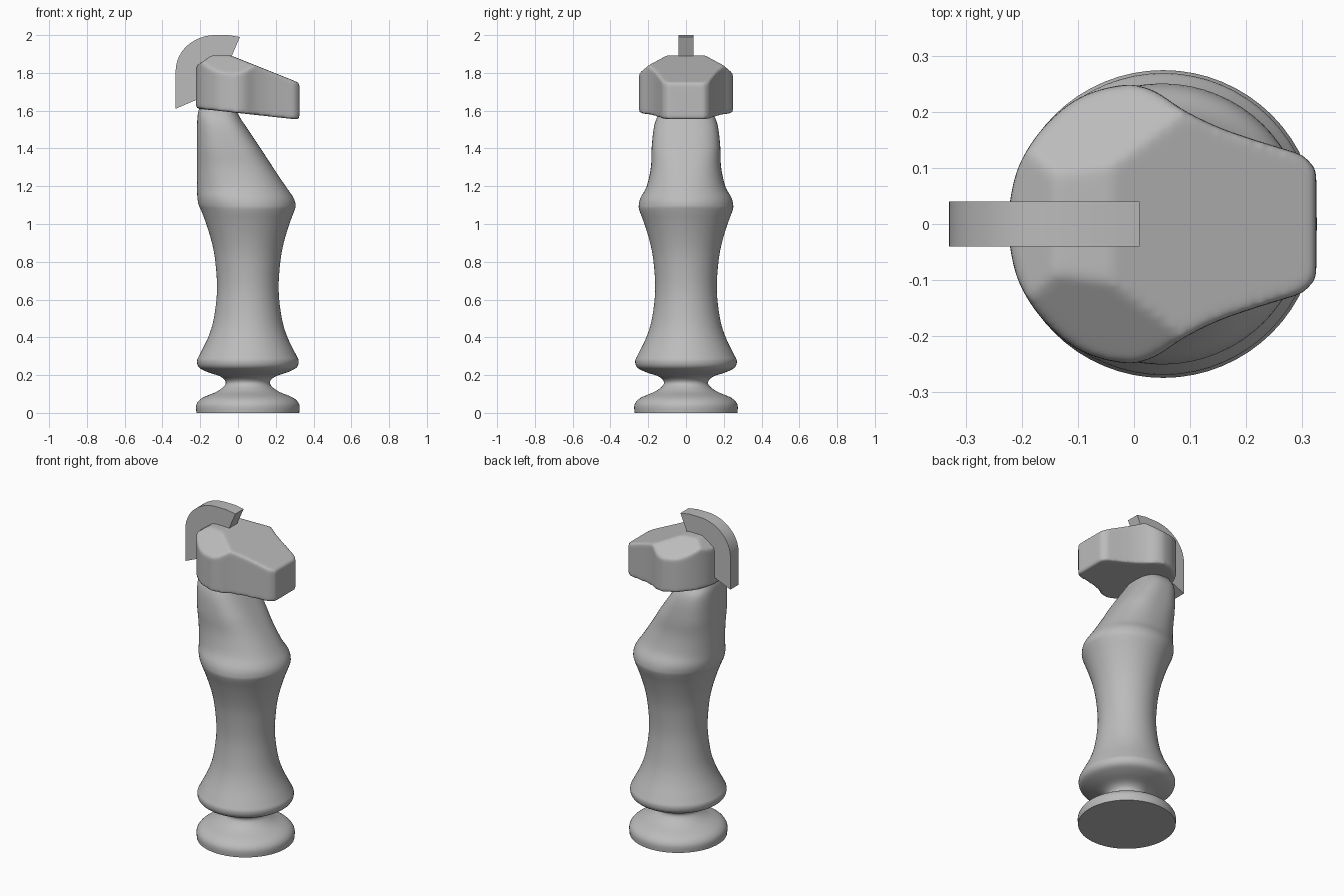
import bpy
import bmesh
from math import cos, sin, pi, radians, copysign
from mathutils import Vector

default = bpy.data.objects.get("Cube")
if default:
    bpy.data.objects.remove(default, do_unlink=True)

stone = bpy.data.materials.new("grey_stone")
stone.use_nodes = True
GREY = (0.5, 0.5, 0.5, 1)
stone.diffuse_color = GREY
stone.node_tree.nodes["Principled BSDF"].inputs["Base Color"].default_value = GREY


def make_object(name, bm):
    """Turn a bmesh into a finished, shaded object."""
    bmesh.ops.recalc_face_normals(bm, faces=bm.faces[:])
    mesh = bpy.data.meshes.new(name)
    bm.to_mesh(mesh)
    bm.free()
    mesh.materials.append(stone)
    obj = bpy.data.objects.new(name, mesh)
    bpy.context.collection.objects.link(obj)
    bpy.ops.object.select_all(action='DESELECT')
    obj.select_set(True)
    bpy.context.view_layer.objects.active = obj
    bpy.ops.object.shade_smooth_by_angle(angle=radians(40))
    return obj


def spline(rows, steps):
    """Catmull-Rom interpolation through rows of equal length."""
    rows = [Vector(r) for r in rows]
    result = []
    for i in range(len(rows) - 1):
        a, b, c, d = (rows[min(max(i + k, 0), len(rows) - 1)] for k in (-1, 0, 1, 2))
        for s in range(steps):
            t = s / steps
            result.append(0.5 * (2 * b + (c - a) * t + (2 * a - 5 * b + 4 * c - d) * t ** 2
                                 + (3 * b - a - 3 * c + d) * t ** 3))
    return result + [rows[-1]]


def prism(outline, to_point, low, high):
    """Extrude a closed outline between two levels."""
    bm = bmesh.new()
    face = bm.faces.new([bm.verts.new(to_point(u, v, low)) for u, v in outline])
    extruded = bmesh.ops.extrude_face_region(bm, geom=[face])["geom"]
    top = [g for g in extruded if isinstance(g, bmesh.types.BMVert)]
    offset = to_point(0, 0, high) - to_point(0, 0, low)
    bmesh.ops.translate(bm, vec=offset, verts=top)
    return bm


# Turned pedestal (height, radius), then the neck (height, back, front, half width)
AXIS = 0.052
turned = [(0, 0.272), (0.045, 0.272), (0.08, 0.24), (0.115, 0.16), (0.155, 0.117),
          (0.19, 0.14), (0.215, 0.21), (0.24, 0.258), (0.275, 0.269), (0.31, 0.254),
          (0.4, 0.21), (0.5, 0.18), (0.65, 0.163), (0.8, 0.172), (0.9, 0.19),
          (1, 0.22), (1.07, 0.246)]
neck = [(1.1, -0.208, 0.305, 0.25), (1.14, -0.215, 0.293, 0.24), (1.2, -0.217, 0.252, 0.208),
        (1.3, -0.217, 0.185, 0.186), (1.4, -0.217, 0.12, 0.182), (1.5, -0.217, 0.053, 0.172),
        (1.56, -0.215, 0.013, 0.155), (1.6, -0.209, -0.008, 0.125), (1.65, -0.19, -0.03, 0.1)]
rows = [(z, AXIS - r, AXIS + r, r) for z, r in turned] + neck

SIDES = 64
bm = bmesh.new()
rings = []
for z, back, front, half in spline(rows, 4):
    # Sections go from round to slightly boxy up the neck
    power = 1 - 0.25 * min(max((z - 1.1) / 0.3, 0), 1)
    ring = []
    for i in range(SIDES):
        c, s = cos(2 * pi * i / SIDES), sin(2 * pi * i / SIDES)
        x = (back + front) / 2 + (front - back) / 2 * copysign(abs(c) ** power, c)
        ring.append(bm.verts.new((x, half * copysign(abs(s) ** power, s), z)))
    rings.append(ring)
for low, high in zip(rings, rings[1:]):
    for i in range(SIDES):
        j = (i + 1) % SIDES
        bm.faces.new((low[i], low[j], high[j], high[i]))
bm.faces.new(rings[0])
bm.faces.new(rings[-1])
make_object("body", bm)

# Head: plan outline, cut by slanted planes, then softened
side = [(-0.223, 0.03), (-0.207, 0.1), (-0.165, 0.168), (-0.1, 0.224), (-0.02, 0.248),
        (0.035, 0.238), (0.09, 0.202), (0.17, 0.165), (0.3, 0.124), (0.325, 0.098)]
plan = [tuple(p) for p in spline(side[:-1], 3)] + [side[-1]]
plan += [(x, -y) for x, y in reversed(plan)]
bm = prism(plan, lambda x, y, z: Vector((x, y, z)), 1.4, 2)
cuts = [((-0.22, 0, 1.612), (-0.11, 0, -1)),       # jaw
        ((0, 0, 1.893), (0, 0, 1)),                # crown
        ((-0.04, 0, 1.893), (0.4, 0, 1)),          # forehead
        ((-0.14, 0, 1.893), (-0.7, 0, 1)),         # back of crown
        ((-0.1, 0.095, 1.893), (-0.1, 0.68, 1)),   # left temple
        ((-0.1, -0.095, 1.893), (-0.1, -0.68, 1))]  # right temple
for point, normal in cuts:
    cut = bmesh.ops.bisect_plane(bm, geom=bm.verts[:] + bm.edges[:] + bm.faces[:],
                                 plane_co=point, plane_no=normal, clear_outer=True)
    rim = [g for g in cut["geom_cut"] if isinstance(g, bmesh.types.BMEdge)]
    bmesh.ops.contextual_create(bm, geom=rim)
head = make_object("head", bm)
remesh = head.modifiers.new("Even", 'REMESH')
remesh.mode = 'VOXEL'
remesh.voxel_size = 0.008
remesh.use_smooth_shade = True
soften = head.modifiers.new("Soften", 'SMOOTH')
soften.factor = 0.5
soften.iterations = 14

# Crest: thin curved plate over the head and down the back
arc = [(-0.12 - 0.21 * cos(a * pi / 32), 1.81 + 0.19 * sin(a * pi / 32)) for a in range(17)]
crest = [(-0.33, 1.61)] + arc + [(-0.05, 2), (0.01, 1.99), (-0.035, 1.885), (-0.12, 1.87),
                                 (-0.19, 1.8), (-0.19, 1.67)]
make_object("crest", prism(crest, lambda x, z, y: Vector((x, y, z)), -0.04, 0.04))
